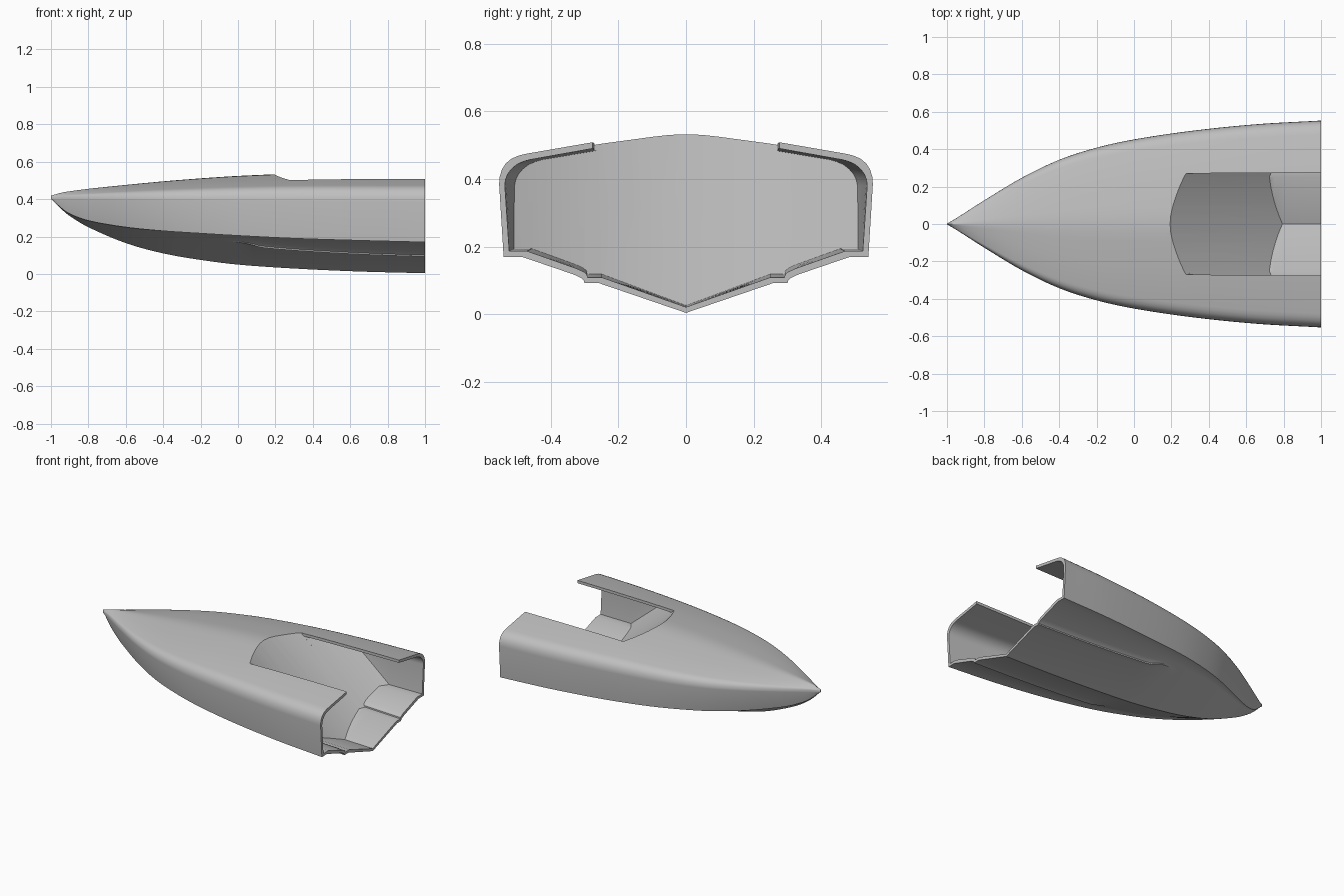
import bpy
import bmesh

cube = bpy.data.objects.get("Cube")
if cube:
    bpy.data.objects.remove(cube)

# Hull lines: station x, half beam, keel height, chine height, crown height, chine/beam ratio
STATIONS = [
    (-1, .002, .403, .406, .418, .5), (-.95, .031, .352, .357, .433, .6),
    (-.9, .063, .31, .322, .442, .67), (-.8, .127, .25, .285, .455, .76),
    (-.6, .247, .165, .25, .476, .85), (-.4, .343, .11, .23, .495, .9),
    (-.2, .408, .075, .217, .511, .93), (0, .452, .05, .205, .524, .95),
    (.3, .497, .029, .19, .536, .96), (.65, .533, .013, .179, .54, .97),
    (1, .553, .004, .17, .541, .976)]
# Deck edge rounding: fraction of beam, fraction of height from sheer to crown
DECK = [(1, 0), (.997, .14), (.985, .28), (.965, .39), (.935, .48), (.9, .535),
        (.865, .57), (.49, .8), (.2, .945), (.1, .985)]


def lines_at(x):
    """Smoothly interpolated hull lines at x."""
    x = min(x, 1)
    i = max(k for k in range(len(STATIONS) - 1) if STATIONS[k][0] <= x)
    a, b = STATIONS[i], STATIONS[i + 1]
    before, after = STATIONS[max(i - 1, 0)], STATIONS[min(i + 2, len(STATIONS) - 1)]
    h = b[0] - a[0]
    t = (x - a[0]) / h
    out = []
    for k in range(1, len(a)):
        m0 = (b[k] - before[k]) / (b[0] - before[0]) * h
        m1 = (after[k] - a[k]) / (after[0] - a[0]) * h
        d = b[k] - a[k]
        out.append(a[k] + t * (m0 + t * (3 * d - 2 * m0 - m1 + t * (m0 + m1 - 2 * d))))
    return out


def section(x, wall=0):
    """Closed hull cross-section at x, optionally moved inward by a wall."""
    beam, keel, chine, crown, ratio = lines_at(x)
    sheer = .397 - .006 * (x + 1)
    edge = beam * ratio
    vee = edge * .9
    # Spray rail fades in from amidships and sweeps outward at its tip
    t = min(max((x + .06) / .2, 0), 1)
    fade = t * t * (3 - 2 * t)
    rail = min(.28 + .06 * (1 - fade), vee * .75)
    w = .022 * min(1, vee / .3)

    def bottom(y):
        return keel + (chine - keel) * y / vee
    flat = bottom(rail - w)
    half = [(0, keel), (rail - w, flat)]
    for y, part in ((rail + w * .95, 1), (rail + w, .5), (rail + w * 1.4, .15)):
        half.append((y, bottom(y) + (flat - bottom(y)) * part * fade))
    half += [(rail + w * 2.4, bottom(rail + w * 2.4)), (vee, chine), (edge, chine)]
    half += [(beam * f, sheer + (crown - sheer) * g) for f, g in DECK]
    half.append((0, crown))
    if wall:
        half = [(y * (1 - wall * 1.8),
                 z + wall * min(max((.36 - z) / .08, -1), 1)) for y, z in half]
    ring = half + [(-y, z) for y, z in reversed(half[1:-1])]
    return [(x, y, z) for y, z in ring]


def loft(name, rings):
    """Closed solid skinned through matching rings."""
    bm = bmesh.new()
    rows = [[bm.verts.new(p) for p in ring] for ring in rings]
    n = len(rows[0])
    for a, b in zip(rows, rows[1:]):
        for i in range(n):
            j = (i + 1) % n
            bm.faces.new((a[i], a[j], b[j], b[i]))
    bm.faces.new(rows[0])
    bm.faces.new(rows[-1])
    bmesh.ops.recalc_face_normals(bm, faces=bm.faces)
    mesh = bpy.data.meshes.new(name)
    bm.to_mesh(mesh)
    bm.free()
    obj = bpy.data.objects.new(name, mesh)
    bpy.context.collection.objects.link(obj)
    return obj


def boolean(obj, tool, operation):
    mod = obj.modifiers.new("cut", "BOOLEAN")
    mod.object, mod.operation, mod.solver = tool, operation, "EXACT"
    bpy.context.view_layer.objects.active = obj
    bpy.ops.object.modifier_apply(modifier=mod.name)


# Outer hull, stations closer together toward the bow
N = 56
hull = loft("boat_hull", [section(-1 + 2 * (i / N) ** 1.4) for i in range(N + 1)])

# Space behind the sloping, curved bulkhead
def bulkhead_x(y, z):
    return .19 + (.535 - z) * 1.185 + .65 * y * y


space = loft("bulkhead_cutter", [
    [(bulkhead_x(y, -.1), y, -.1), (bulkhead_x(y, .7), y, .7), (1.5, y, .7), (1.5, y, -.1)]
    for y in (k / 20 for k in range(-13, 14))])

# Hollow interior and cockpit opening, both ending at the bulkhead
cavity = loft("cavity_cutter", [section(.05 + k * .05, .017) for k in range(22)])
opening = loft("opening_cutter", [
    [(x, -y, .3), (x, y, .3), (x, y, .8), (x, -y, .8)] for x, y in ((0, .268), (1.1, .277))])
for cutter in (cavity, opening):
    boolean(cutter, space, "INTERSECT")
    boolean(hull, cutter, "DIFFERENCE")
for cutter in (cavity, opening, space):
    bpy.data.objects.remove(cutter)

# Single plain grey finish
grey = bpy.data.materials.new("hull_grey")
grey.use_nodes = True
colour = (.52, .52, .52, 1)
grey.diffuse_color = colour
grey.node_tree.nodes["Principled BSDF"].inputs["Base Color"].default_value = colour
hull.data.materials.clear()
hull.data.materials.append(grey)

bpy.ops.object.select_all(action="DESELECT")
hull.select_set(True)
bpy.context.view_layer.objects.active = hull
bpy.ops.object.shade_smooth_by_angle(angle=.45)
